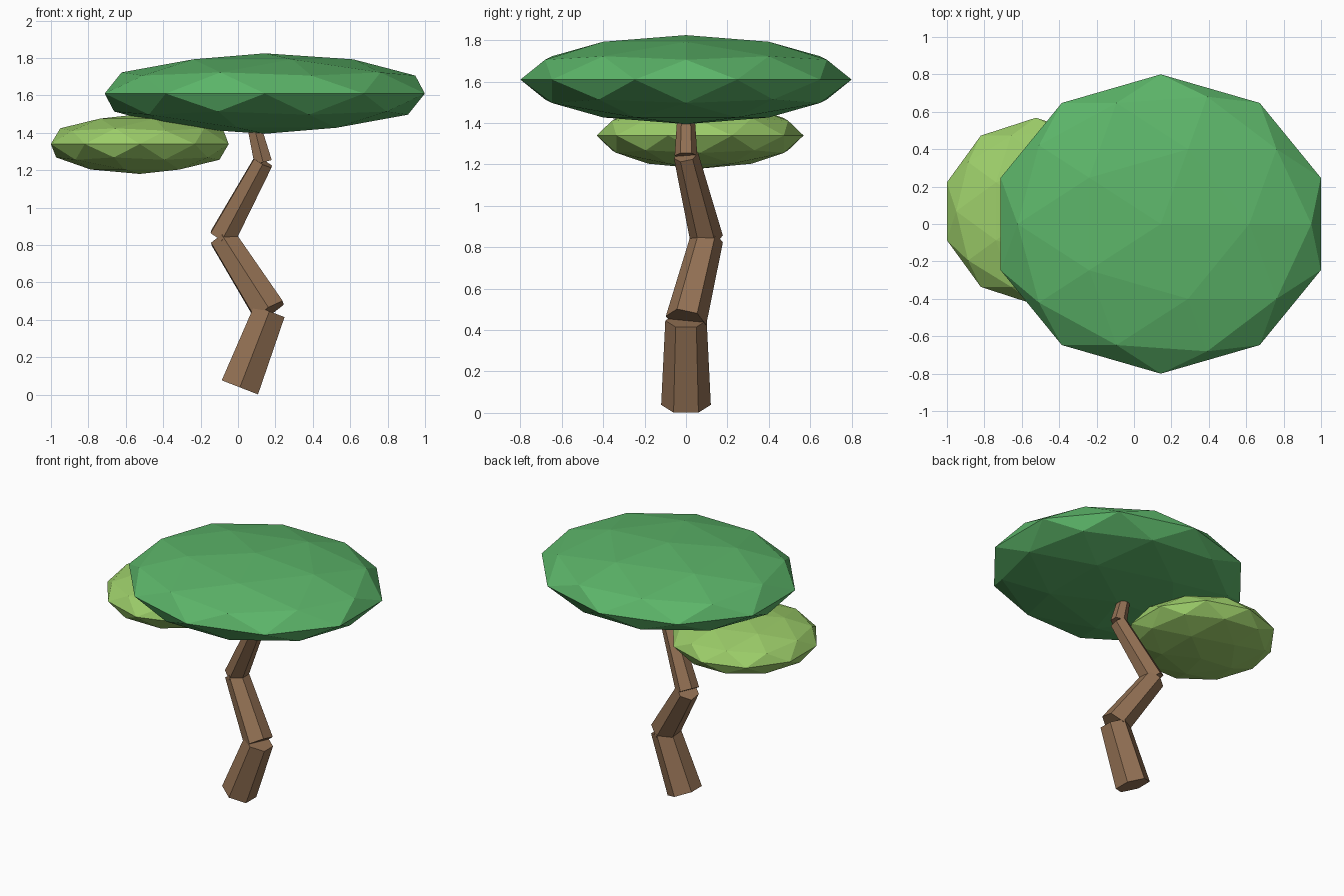
import bpy, bmesh
from mathutils import Vector, Matrix

if "Cube" in bpy.data.objects:
    bpy.data.objects.remove(bpy.data.objects["Cube"])


def material(name, rgb):
    m = bpy.data.materials.new(name)
    lin = [((c / 255 + 0.055) / 1.055) ** 2.4 for c in rgb]
    m.diffuse_color = (*lin, 1)
    m.use_nodes = True
    m.node_tree.nodes["Principled BSDF"].inputs["Base Color"].default_value = m.diffuse_color
    return m


bark = material("brown bark", (147, 113, 84))
dark_leaf = material("green leaves", (92, 181, 105))
light_leaf = material("light green leaves", (156, 205, 105))


def make_object(name, bm, mat):
    mesh = bpy.data.meshes.new(name)
    bm.to_mesh(mesh)
    bm.free()
    mesh.materials.append(mat)
    obj = bpy.data.objects.new(name, mesh)
    bpy.context.collection.objects.link(obj)
    return obj


# Trunk: tapered six-sided segments along a zigzag path
path = [Vector(p) for p in ((0.01, 0, 0.039), (0.168, 0, 0.446),
                            (-0.083, 0.1, 0.84), (0.134, 0, 1.243),
                            (0.065, 0, 1.52))]
radii = [(0.12, 0.10), (0.10, 0.08), (0.08, 0.06), (0.055, 0.036)]
for i, (r1, r2) in enumerate(radii):
    a, b = path[i], path[i + 1]
    axis = b - a
    turn = Vector((0, 0, 1)).rotation_difference(axis).to_matrix().to_4x4()
    bm = bmesh.new()
    bmesh.ops.create_cone(bm, cap_ends=True, segments=6, radius1=r1, radius2=r2,
                          depth=axis.length,
                          matrix=Matrix.Translation((a + b) / 2) @ turn)
    make_object(f"trunk_segment_{i + 1}", bm, bark)


# Canopies: flattened icospheres
def canopy(name, centre, size, mat):
    bm = bmesh.new()
    bmesh.ops.create_icosphere(bm, subdivisions=2, radius=1)
    bmesh.ops.scale(bm, vec=size, verts=bm.verts)
    bmesh.ops.translate(bm, vec=centre, verts=bm.verts)
    make_object(name, bm, mat)


canopy("large_canopy", (0.143, 0, 1.61), (0.9, 0.8, 0.215), dark_leaf)
canopy("small_canopy", (-0.525, 0.068, 1.34), (0.5, 0.5, 0.16), light_leaf)
